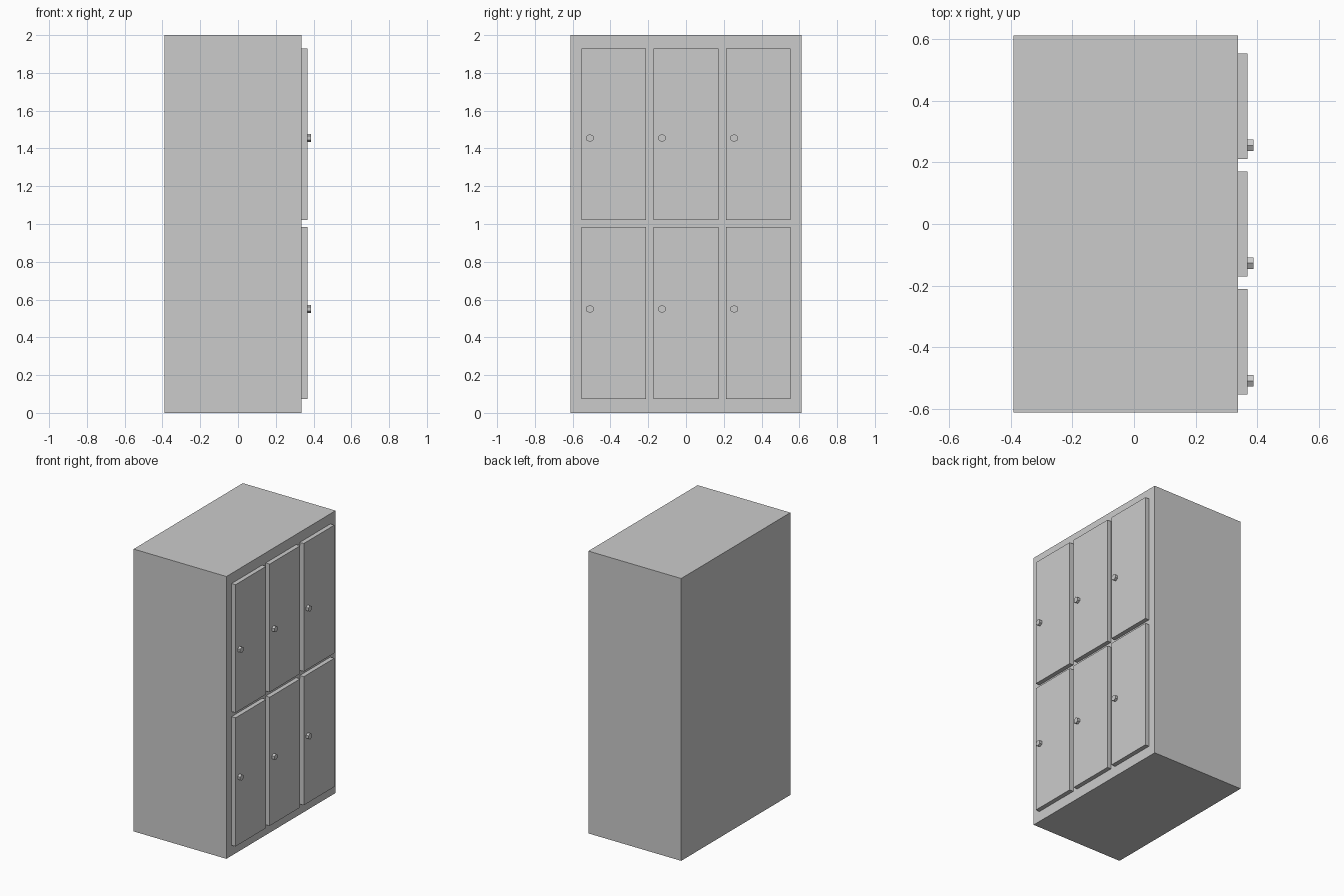
import bpy
from math import pi

if "Cube" in bpy.data.objects:
    bpy.data.objects.remove(bpy.data.objects["Cube"])


def box(name, x0, x1, y0, y1, z0, z1):
    bpy.ops.mesh.primitive_cube_add(size=1, location=((x0 + x1) / 2, (y0 + y1) / 2, (z0 + z1) / 2))
    ob = bpy.context.object
    ob.name = name
    ob.scale = (x1 - x0, y1 - y0, z1 - z0)
    bpy.ops.object.transform_apply(location=False, rotation=False, scale=True)
    return ob


def knob(name, x0, x1, y, z, radius):
    # Six-sided knob with its axis along x and a corner pointing up
    bpy.ops.mesh.primitive_cylinder_add(vertices=6, radius=radius, depth=x1 - x0,
                                        location=((x0 + x1) / 2, y, z), rotation=(0, pi / 2, 0))
    ob = bpy.context.object
    ob.name = name
    bpy.ops.object.transform_apply(location=False, rotation=True, scale=False)
    # Turn so that a corner points up
    if max(abs(v.co.y) for v in ob.data.vertices) > radius * 0.95:
        ob.rotation_euler.x = pi / 6
    return ob


BODY_FRONT, DOOR_FRONT, KNOB_FRONT = 0.337, 0.368, 0.387

# Cabinet body
box("cabinet_body", -0.39, BODY_FRONT, -0.611, 0.611, 0, 2)

# Two rows of three doors, each with a knob
for row, (z0, z1, knob_z) in enumerate([(0.074, 0.985, 0.55), (1.021, 1.928, 1.455)]):
    for col in range(3):
        y = (col - 1) * 0.382
        tag = f"{row + 1}_{col + 1}"
        box(f"door_{tag}", BODY_FRONT, DOOR_FRONT, y - 0.171, y + 0.171, z0, z1)
        knob(f"knob_{tag}", DOOR_FRONT, KNOB_FRONT, y - 0.127, knob_z, 0.0215)
